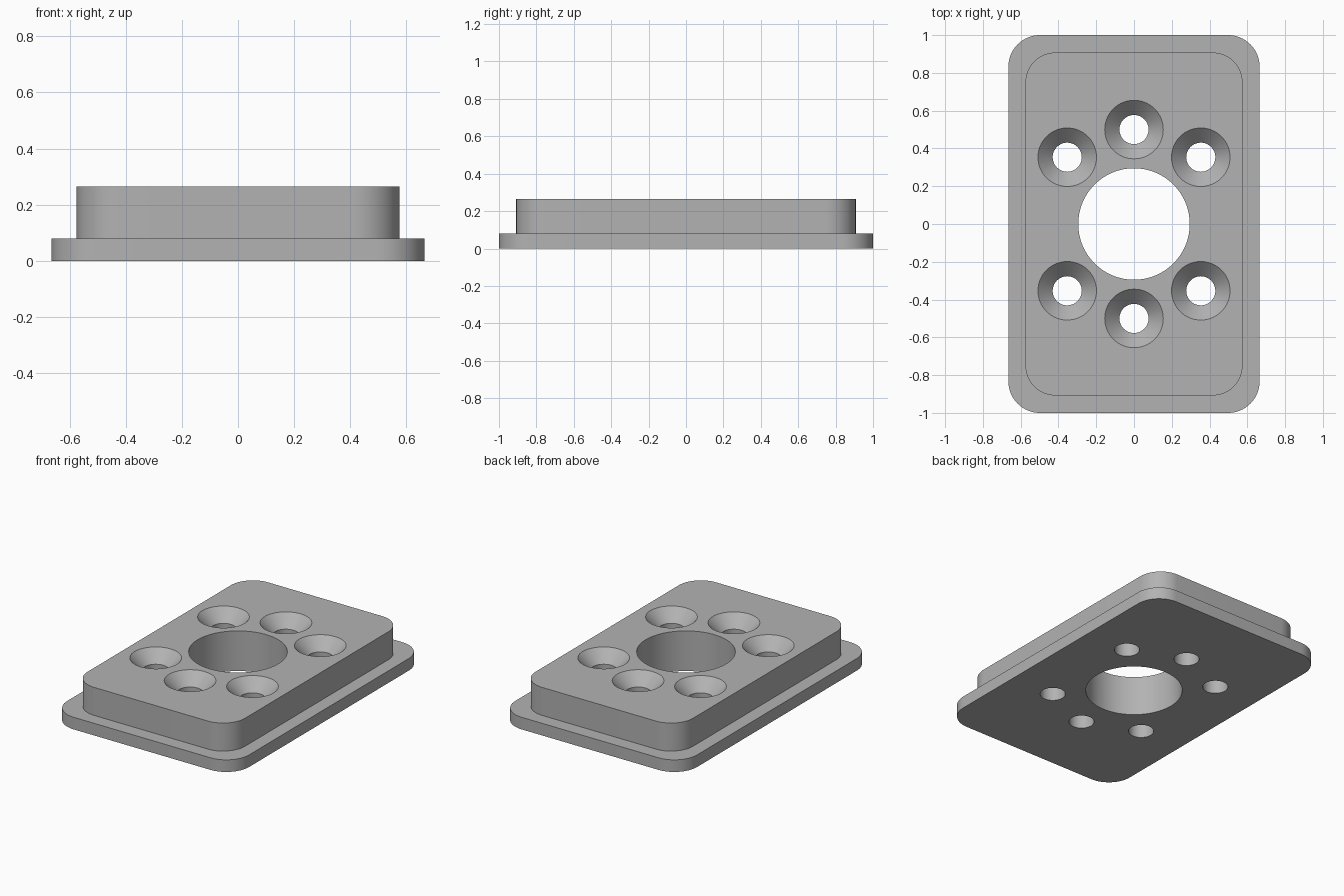
import bpy
import bmesh
from math import sin, cos, pi, radians

cube = bpy.data.objects.get("Cube")
if cube:
    bpy.data.objects.remove(cube, do_unlink=True)

FLANGE_Z, TOP_Z = 0.08, 0.265
BORE_R, HOLE_R, SINK_R = 0.295, 0.077, 0.155
BOLT_CIRCLE = 0.5

grey = bpy.data.materials.new("plain_grey")
grey.use_nodes = True
colour = (0.448, 0.448, 0.448, 1)
grey.diffuse_color = colour
grey.node_tree.nodes["Principled BSDF"].inputs["Base Color"].default_value = colour


def rounded_rect(hx, hy, r, z, steps=16):
    pts = []
    for i, (sx, sy) in enumerate([(1, 1), (-1, 1), (-1, -1), (1, -1)]):
        for k in range(steps + 1):
            a = (i + k / steps) * pi / 2
            pts.append((sx * (hx - r) + r * cos(a), sy * (hy - r) + r * sin(a), z))
    return pts


def circle(cx, cy, r, z, n=64):
    return [(cx + r * cos(2 * pi * k / n), cy + r * sin(2 * pi * k / n), z) for k in range(n)]


def loft(bm, loops):
    """Skin a stack of matching loops and cap both ends."""
    rings = [[bm.verts.new(p) for p in loop] for loop in loops]
    n = len(rings[0])
    for low, high in zip(rings, rings[1:]):
        for k in range(n):
            j = (k + 1) % n
            bm.faces.new((low[k], low[j], high[j], high[k]))
    bm.faces.new(rings[0][::-1])
    bm.faces.new(rings[-1])


def make_object(name, bm):
    bmesh.ops.recalc_face_normals(bm, faces=bm.faces)
    mesh = bpy.data.meshes.new(name)
    bm.to_mesh(mesh)
    bm.free()
    mesh.materials.append(grey)
    obj = bpy.data.objects.new(name, mesh)
    bpy.context.collection.objects.link(obj)
    return obj


# Stepped plate: wide flange with a raised block
bm = bmesh.new()
loft(bm, [rounded_rect(0.665, 1.0, 0.167, 0),
          rounded_rect(0.665, 1.0, 0.167, FLANGE_Z),
          rounded_rect(0.575, 0.908, 0.16, FLANGE_Z),
          rounded_rect(0.575, 0.908, 0.16, TOP_Z)])
plate = make_object("mounting_plate", bm)

# Cutter: central bore and six countersunk screw holes
over = 0.01
bm = bmesh.new()
loft(bm, [circle(0, 0, BORE_R, -over, 96), circle(0, 0, BORE_R, TOP_Z + over, 96)])
for angle in (45, 90, 135, 225, 270, 315):
    x, y = BOLT_CIRCLE * cos(radians(angle)), BOLT_CIRCLE * sin(radians(angle))
    loft(bm, [circle(x, y, HOLE_R, -over),
              circle(x, y, HOLE_R, TOP_Z - (SINK_R - HOLE_R)),
              circle(x, y, SINK_R + over, TOP_Z + over)])
cutter = make_object("hole_cutter", bm)
cutter.hide_render = True

# Cut the holes, then drop the cutter
cut = plate.modifiers.new("holes", 'BOOLEAN')
cut.operation = 'DIFFERENCE'
cut.solver = 'EXACT'
cut.object = cutter
bpy.ops.object.select_all(action='DESELECT')
plate.select_set(True)
bpy.context.view_layer.objects.active = plate
bpy.ops.object.modifier_apply(modifier=cut.name)
bpy.data.objects.remove(cutter, do_unlink=True)
bpy.ops.object.shade_smooth_by_angle(angle=radians(30))
